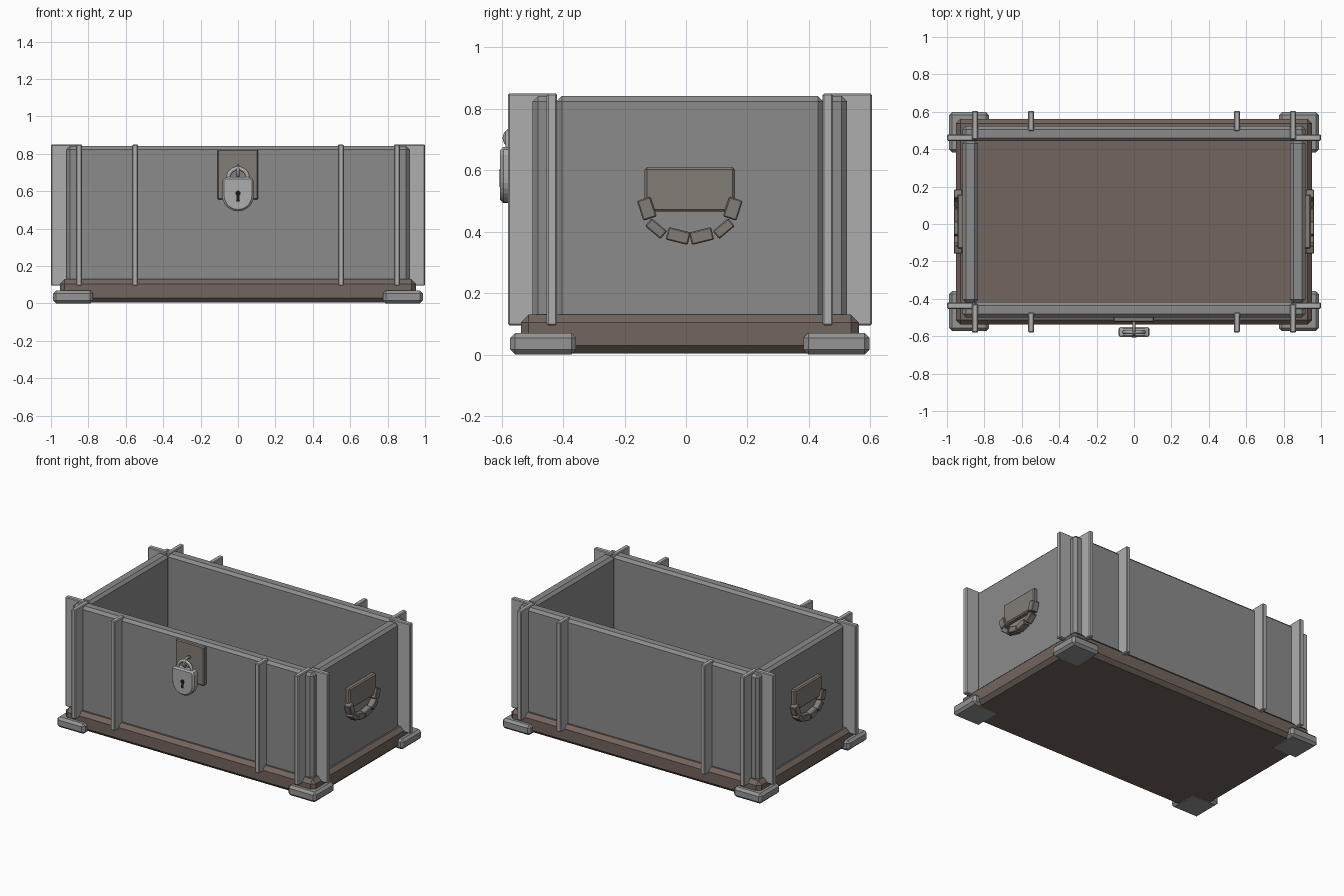
import bpy, bmesh
from math import pi, sin, cos, radians
from mathutils import Matrix, Vector

if "Cube" in bpy.data.objects:
    bpy.data.objects.remove(bpy.data.objects["Cube"])

CY = 0.0125  # centre of the chest body (the padlock shifts the overall bounds)


def material(name, r, g, b):
    m = bpy.data.materials.new(name)
    m.diffuse_color = (r, g, b, 1)
    m.use_nodes = True
    m.node_tree.nodes["Principled BSDF"].inputs["Base Color"].default_value = m.diffuse_color
    return m


WALL = material("dark_iron", 0.26, 0.26, 0.26)
STEEL = material("steel", 0.42, 0.42, 0.42)
FOOT = material("foot_iron", 0.3, 0.3, 0.3)
WOOD = material("dark_wood", 0.17, 0.13, 0.11)
PLATE = material("plate_brown", 0.23, 0.2, 0.18)
BLACK = material("keyhole_black", 0.01, 0.01, 0.01)


def finish(name, bm, mat, bevel=0.0):
    bmesh.ops.recalc_face_normals(bm, faces=bm.faces)
    me = bpy.data.meshes.new(name)
    bm.to_mesh(me)
    bm.free()
    ob = bpy.data.objects.new(name, me)
    bpy.context.collection.objects.link(ob)
    me.materials.append(mat)
    if bevel:
        mod = ob.modifiers.new("bevel", 'BEVEL')
        mod.width = bevel
        mod.segments = 1
        mod.limit_method = 'ANGLE'
    return ob


def box(name, x, y, z, mat, bevel=0.0, rot_x=0.0):
    """Box from (min, max) ranges, optionally turned about its own x axis."""
    lo, hi = Vector((min(x), min(y), min(z))), Vector((max(x), max(y), max(z)))
    bm = bmesh.new()
    bmesh.ops.create_cube(bm, size=1, matrix=Matrix.Translation((lo + hi) / 2)
                          @ Matrix.Rotation(rot_x, 4, 'X')
                          @ Matrix.Diagonal((*(hi - lo), 1)))
    return finish(name, bm, mat, bevel)


def prism(name, outline, y0, y1, mat, bevel=0.0):
    """Outline in x/z extruded along y."""
    bm = bmesh.new()
    f = bm.faces.new([bm.verts.new((px, y0, pz)) for px, pz in outline])
    ext = bmesh.ops.extrude_face_region(bm, geom=[f])
    verts = [v for v in ext["geom"] if isinstance(v, bmesh.types.BMVert)]
    bmesh.ops.translate(bm, verts=verts, vec=(0, y1 - y0, 0))
    return finish(name, bm, mat, bevel)


def wire(name, pts, radius, mat, cyclic=False):
    cu = bpy.data.curves.new(name, 'CURVE')
    cu.dimensions = '3D'
    cu.bevel_depth = radius
    cu.bevel_resolution = 1
    cu.use_fill_caps = True
    sp = cu.splines.new('POLY')
    sp.points.add(len(pts) - 1)
    for p, co in zip(sp.points, pts):
        p.co = (*co, 1)
    sp.use_cyclic_u = cyclic
    ob = bpy.data.objects.new(name, cu)
    bpy.context.collection.objects.link(ob)
    cu.materials.append(mat)
    return ob


# Wooden base with chamfered edges
box("base", (-0.953, 0.953), (CY - 0.55, CY + 0.55), (0.004, 0.13), WOOD, 0.025)

for sy, face in ((-1, "front"), (1, "back")):
    # Long walls
    box(face + "_wall", (-0.86, 0.86), (CY + sy * 0.43, CY + sy * 0.512), (0.1, 0.842), WALL, 0.018)
    # Thin upright ribs on the long walls
    for i, x in enumerate((-0.85, -0.55, 0.55, 0.85)):
        inner = 0.44 if abs(x) > 0.8 else 0.485
        box(f"{face}_rib_{i}", (x - 0.016, x + 0.016), (CY + sy * inner, CY + sy * 0.5925),
            (0.095, 0.85), STEEL, 0.005)

for sx, side in ((-1, "left"), (1, "right")):
    # Short walls
    box(side + "_wall", (sx * 0.834, sx * 0.916), (CY - 0.435, CY + 0.435), (0.1, 0.842), WALL, 0.018)
    for sy, face in ((-1, "front"), (1, "back")):
        tag = f"{face}_{side}"
        # Corner post, foot and the rib on the short wall
        box(tag + "_post", (sx * 0.836, sx * 0.916), (CY + sy * 0.43, CY + sy * 0.512),
            (0.1, 0.842), WALL, 0.018)
        box(tag + "_foot", (sx * 0.775, sx * 0.988), (CY + sy * 0.37, CY + sy * 0.585),
            (0, 0.07), FOOT, 0.016)
        box(tag + "_side_rib", (sx * 0.86, sx), (CY + sy * 0.432, CY + sy * 0.466),
            (0.095, 0.85), STEEL, 0.005)
    # Handle plate and the drooping chain of links
    box(side + "_handle_plate", (sx * 0.905, sx * 0.945), (CY - 0.147, CY + 0.147),
        (0.465, 0.61), PLATE, 0.008)
    links = ((0.14, 0.475, 0.046, 0.068, 18), (0.11, 0.41, 0.066, 0.034, -40),
             (0.038, 0.386, 0.074, 0.042, -14))
    for m in (-1, 1):
        for i, (y, z, w, h, a) in enumerate(links):
            angle = -m * radians(a)
            box(f"{side}_handle_link_{i}_{'front' if m < 0 else 'back'}", (sx * 0.918, sx * 0.963),
                (CY + m * y - w / 2, CY + m * y + w / 2), (z - h / 2, z + h / 2), PLATE, 0.004, angle)

# Lock plate
box("lock_plate", (-0.11, 0.108), (-0.525, -0.485), (0.555, 0.823), PLATE, 0.006)

# Padlock body: straight top, rounded bottom
arc = [(0.084 * cos(a), 0.577 + 0.084 * sin(a)) for a in (pi + pi * i / 14 for i in range(15))]
prism("padlock_body", arc + [(0.084, 0.66), (0.07, 0.675), (-0.07, 0.675), (-0.084, 0.66)],
      -0.605, -0.55, STEEL, 0.01)

# Shackle and staple ring
shackle = [(0.052 * cos(pi * i / 12), -0.578, 0.672 + 0.05 * sin(pi * i / 12)) for i in range(13)]
wire("padlock_shackle", [(0.052, -0.578, 0.64)] + shackle + [(-0.052, -0.578, 0.64)], 0.011, STEEL)
ring = [(0, -0.55 + 0.04 * cos(2 * pi * i / 14), 0.705 + 0.03 * sin(2 * pi * i / 14)) for i in range(14)]
wire("staple_ring", ring, 0.009, FOOT, True)

# Keyhole
hole = [(0.014 * cos(2 * pi * i / 12), 0.59 + 0.014 * sin(2 * pi * i / 12)) for i in range(12)]
prism("keyhole_round", hole, -0.6065, -0.6, BLACK)
prism("keyhole_slot", [(-0.006, 0.585), (0.006, 0.585), (0.01, 0.545), (-0.01, 0.545)],
      -0.6065, -0.6, BLACK)
